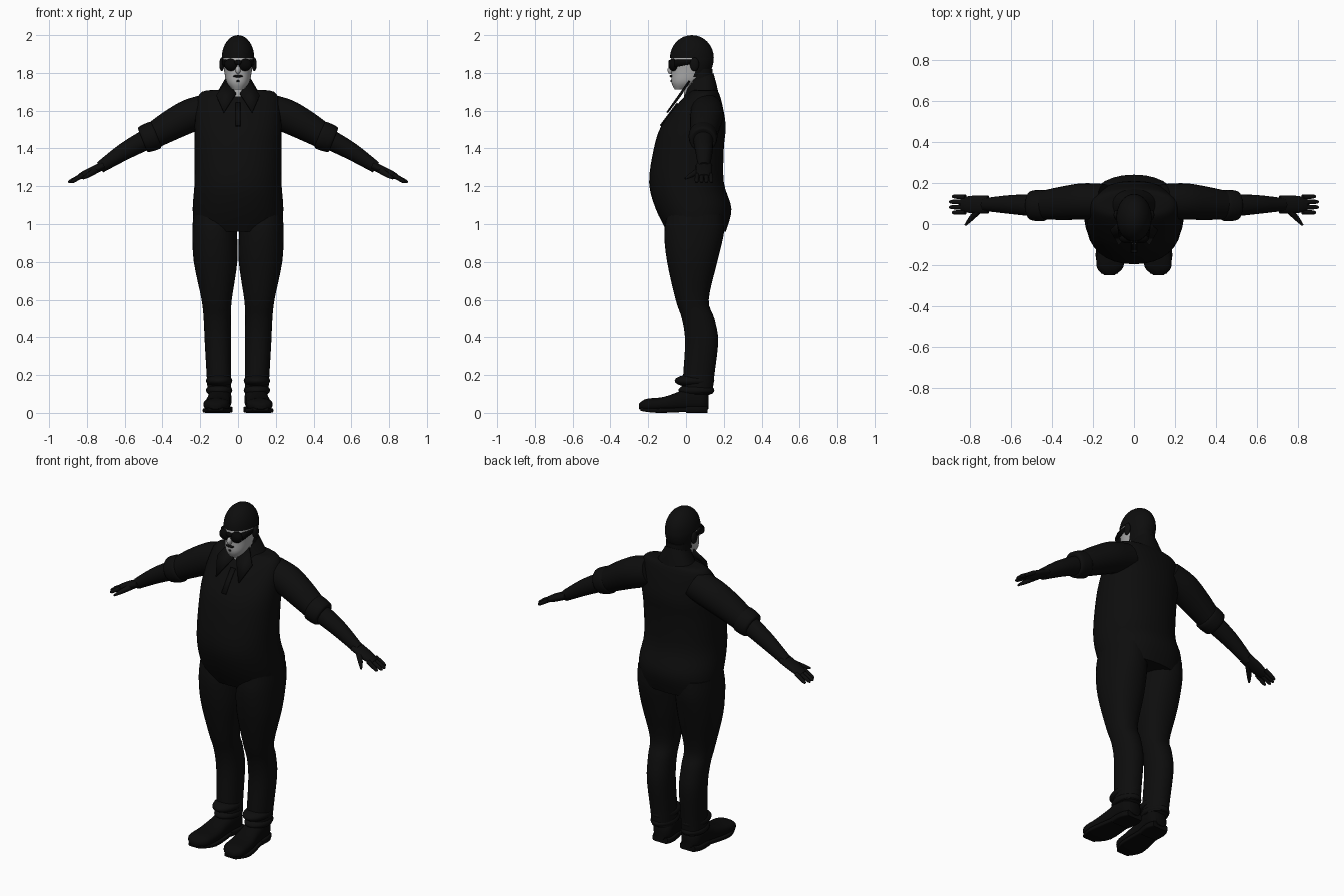
import bpy, bmesh, math
from mathutils import Vector

cube = bpy.data.objects.get("Cube")
if cube:
    bpy.data.objects.remove(cube, do_unlink=True)


def material(name, value):
    mat = bpy.data.materials.new(name)
    mat.use_nodes = True
    colour = (value, value, value, 1)
    mat.diffuse_color = colour
    mat.node_tree.nodes["Principled BSDF"].inputs["Base Color"].default_value = colour
    return mat


CLOTH = material("black cloth", .004)
DARK = material("dark skin and hair", .004)
LEATHER = material("black leather", .003)
LENS = material("black lens", .002)
PALE = material("pale grey skin", .42)


def finish(name, bm, materials, mirror=False, rule=None):
    """Turn a bmesh into a smooth shaded object, mirrored to the right if asked."""
    bmesh.ops.recalc_face_normals(bm, faces=bm.faces)
    if rule:
        for face in bm.faces:
            face.material_index = rule(face.calc_center_median())
    mesh = bpy.data.meshes.new(name)
    bm.to_mesh(mesh)
    bm.free()
    for mat in materials:
        mesh.materials.append(mat)
    obj = bpy.data.objects.new(name, mesh)
    bpy.context.collection.objects.link(obj)
    if mirror:
        obj.modifiers.new("Mirror", 'MIRROR')
    bpy.ops.object.select_all(action='DESELECT')
    obj.select_set(True)
    bpy.context.view_layer.objects.active = obj
    bpy.ops.object.shade_smooth_by_angle(angle=math.radians(50))
    return obj


def circle(power=2, count=32):
    """Points of a unit circle, squarer for a higher power."""
    for i in range(count):
        angle = math.tau * i / count
        c, s = math.cos(angle), math.sin(angle)
        yield (math.copysign(abs(c) ** (2 / power), c),
               math.copysign(abs(s) ** (2 / power), s))


def bridge(bm, loops):
    """Join closed loops of points into a capped surface."""
    rings = [[bm.verts.new(p) for p in loop] for loop in loops]
    for low, high in zip(rings, rings[1:]):
        for i in range(len(low)):
            bm.faces.new((low[i - 1], low[i], high[i], high[i - 1]))
    bm.faces.new(rings[0])
    bm.faces.new(rings[-1])


def smooth_keys(keys, steps=4):
    """Pass a smooth curve through key sections."""
    keys = [Vector(k) for k in keys]
    padded = [keys[0]] + keys + [keys[-1]]
    for before, a, b, after in zip(padded, padded[1:], padded[2:], padded[3:]):
        for i in range(steps):
            u = i / steps
            bend_a, bend_b = (b - before) / 2, (after - a) / 2
            ease = u * u * (3 - 2 * u)
            yield (a.lerp(b, ease) + bend_a * u * (1 - u) ** 2
                   - bend_b * u * u * (1 - u))
    yield keys[-1]


def loft(name, keys, *materials, along='z', power=2.2, tilt=0,
         centre=lambda t: 0, mirror=False, rule=None):
    """Keys give position, half width, and the low and high edge of a section."""
    bm = bmesh.new()
    loops = []
    for t, half, low, high in smooth_keys(keys):
        loop = []
        for c, s in circle(power):
            x = centre(t) + half * c
            offset = (high - low) / 2 * s
            edge, place = (low + high) / 2 + offset, t + tilt * offset
            loop.append((x, edge, place) if along == 'z' else (x, place, edge))
        loops.append(loop)
    bridge(bm, loops)
    return finish(name, bm, materials, mirror, rule)


def limb(name, points, radii, mat, wide=1):
    """Mirrored round limb through points, widened front to back."""
    bm = bmesh.new()
    points = [Vector(p) for p in points]
    direction = (points[-1] - points[0]).normalized()
    up = direction.cross(Vector((0, 1, 0))).normalized()
    side = up.cross(direction)
    keys = [(*p, r) for p, r in zip(points, radii)]
    bridge(bm, [[Vector(k[:3]) + (side * c * wide + up * s) * k[3]
                 for c, s in circle(count=20)] for k in smooth_keys(keys)])
    return finish(name, bm, [mat], True)


def ball(name, centre, size, mat, mirror=False, dome=False):
    bm = bmesh.new()
    bmesh.ops.create_uvsphere(bm, u_segments=32, v_segments=16, radius=1)
    if dome:
        lower = [v for v in bm.verts if v.co.z < -.01]
        bmesh.ops.delete(bm, geom=lower, context='VERTS')
    for v in bm.verts:
        v.co = Vector(centre) + Vector(size) * v.co
    return finish(name, bm, [mat], mirror)


def plate(name, points, mat, mirror=False):
    bm = bmesh.new()
    bm.faces.new([bm.verts.new(p) for p in points])
    thickness = finish(name, bm, [mat], mirror).modifiers.new("Thickness", 'SOLIDIFY')
    thickness.thickness = .009
    thickness.offset = 0


# Shirt with a full belly, collar and placket
loft("shirt", [(.96, .23, -.1, .21), (1.08, .24, -.16, .24), (1.22, .23, -.195, .2),
               (1.4, .23, -.17, .2), (1.52, .23, -.13, .21), (1.64, .22, -.04, .19),
               (1.7, .19, .02, .17), (1.71, .1, .04, .15)], CLOTH)
loft("collar", [(1.66, .13, -.03, .17), (1.71, .1, -.01, .16), (1.77, .065, 0, .145)],
     CLOTH, tilt=.4)
plate("collar_flap", [(.06, .02, 1.76), (.01, -.03, 1.69), (.075, -.1, 1.59),
                      (.115, -.03, 1.68)], CLOTH, mirror=True)
plate("button_placket", [(x, y, z) for x, y, z in (
    (-.014, -.045, 1.64), (.014, -.045, 1.64), (.014, -.135, 1.52), (-.014, -.135, 1.52))], CLOTH)

# Arms, sloping down and out from the shoulders
shoulder, elbow = Vector((.14, .11, 1.61)), Vector((.47, .09, 1.455))
wrist, knuckles = Vector((.73, .095, 1.3)), Vector((.84, .095, 1.25))
limb("sleeve", [shoulder, (.25, .11, 1.575), (.36, .1, 1.52), elbow],
     [.085, .088, .08, .066], CLOTH)
limb("sleeve_cuff", [(.43, .09, 1.475), (.44, .09, 1.47), (.5, .09, 1.447), (.505, .09, 1.445)],
     [.06, .076, .071, .05], CLOTH)
limb("forearm", [elbow, (.6, .095, 1.385), wrist], [.055, .046, .031], DARK)
limb("palm", [wrist - Vector((.02, 0, -.01)), wrist.lerp(knuckles, .6), knuckles],
     [.022, .021, .015], DARK, wide=2)

# Fingers fan out, with the middle two longest
for i in range(4):
    spread = (i - 1.5) * .024
    root = knuckles + Vector((-.02, spread, .01))
    tip = root + Vector((.086 - abs(spread) * .6, spread * .1, -.04))
    limb(f"finger_{i + 1}", [root, root.lerp(tip, .8), tip], [.012, .01, .004], DARK)
limb("thumb", [wrist, (.79, .03, 1.26), (.82, -.005, 1.24)], [.02, .013, .005], DARK)


# Trousers, thick at the thigh and bunched at the ankle
def leg_centre(z):
    return .095 + .03 * z


loft("trouser_leg", [(.1, .062, -.02, .14), (.2, .065, -.015, .15), (.38, .07, -.005, .17),
                     (.5, .072, -.022, .15), (.6, .08, -.055, .12), (.8, .115, -.1, .165),
                     (.95, .118, -.115, .2), (1.05, .11, -.1, .2)],
     CLOTH, centre=leg_centre, mirror=True)
loft("trouser_seat", [(.965, .08, -.06, .12), (1.03, .2, -.12, .19)], CLOTH)
for i, (height, front) in enumerate(((.12, -.04), (.17, -.06))):
    ball(f"ankle_fold_{i + 1}", (.1, (front + .15) / 2, height),
         (.07, (.15 - front) / 2, .035), CLOTH, mirror=True)


# Boots, toes turned slightly outward
def boot_centre(y):
    return .1 - .08 * y


boot = dict(along='y', centre=boot_centre, mirror=True)
loft("boot", [(-.248, .025, .02, .05), (-.21, .064, .01, .074), (-.12, .068, .01, .084),
              (-.03, .06, .01, .115), (.03, .06, .01, .14), (.09, .058, .01, .13),
              (.118, .036, .02, .1)], LEATHER, power=2.5, **boot)
loft("boot_sole", [(-.24, .04, .01, .03), (-.15, .075, 0, .025), (0, .06, .005, .03)],
     LEATHER, power=6, **boot)
loft("boot_heel", [(0, .06, 0, .035), (.07, .066, 0, .035), (.115, .05, 0, .035)],
     LEATHER, power=6, **boot)


# Head and neck, pale only on the front of the face
def face_rule(c):
    return 1 if c.y < .042 and c.z < 1.88 else 0


loft("neck", [(1.64, .075, -.01, .15), (1.72, .065, -.01, .14), (1.82, .065, 0, .14)],
     DARK, PALE, rule=face_rule)
loft("head", [(1.712, .03, -.06, 0), (1.75, .06, -.077, .08), (1.81, .073, -.077, .13),
              (1.88, .08, -.08, .146), (1.95, .06, -.04, .12)], DARK, PALE, rule=face_rule)
ball("close_cap", (0, .031, 1.88), (.086, .116, .12), DARK, dome=True)
ball("ear", (.086, .045, 1.845), (.013, .024, .036), DARK, mirror=True)
ball("nose", (0, -.08, 1.815), (.014, .018, .022), PALE)
ball("moustache", (0, -.077, 1.783), (.026, .01, .007), DARK)
ball("chin_patch", (0, -.077, 1.757), (.009, .006, .006), DARK)

# Wraparound glasses
ball("lens", (.036, -.066, 1.843), (.037, .027, .033), LENS, mirror=True)
ball("glasses_bridge", (0, -.084, 1.855), (.02, .01, .014), LENS)
plate("glasses_temple", [(.066, -.06, 1.87), (.083, .045, 1.87), (.083, .045, 1.85),
                         (.07, -.06, 1.83)], LENS, mirror=True)
